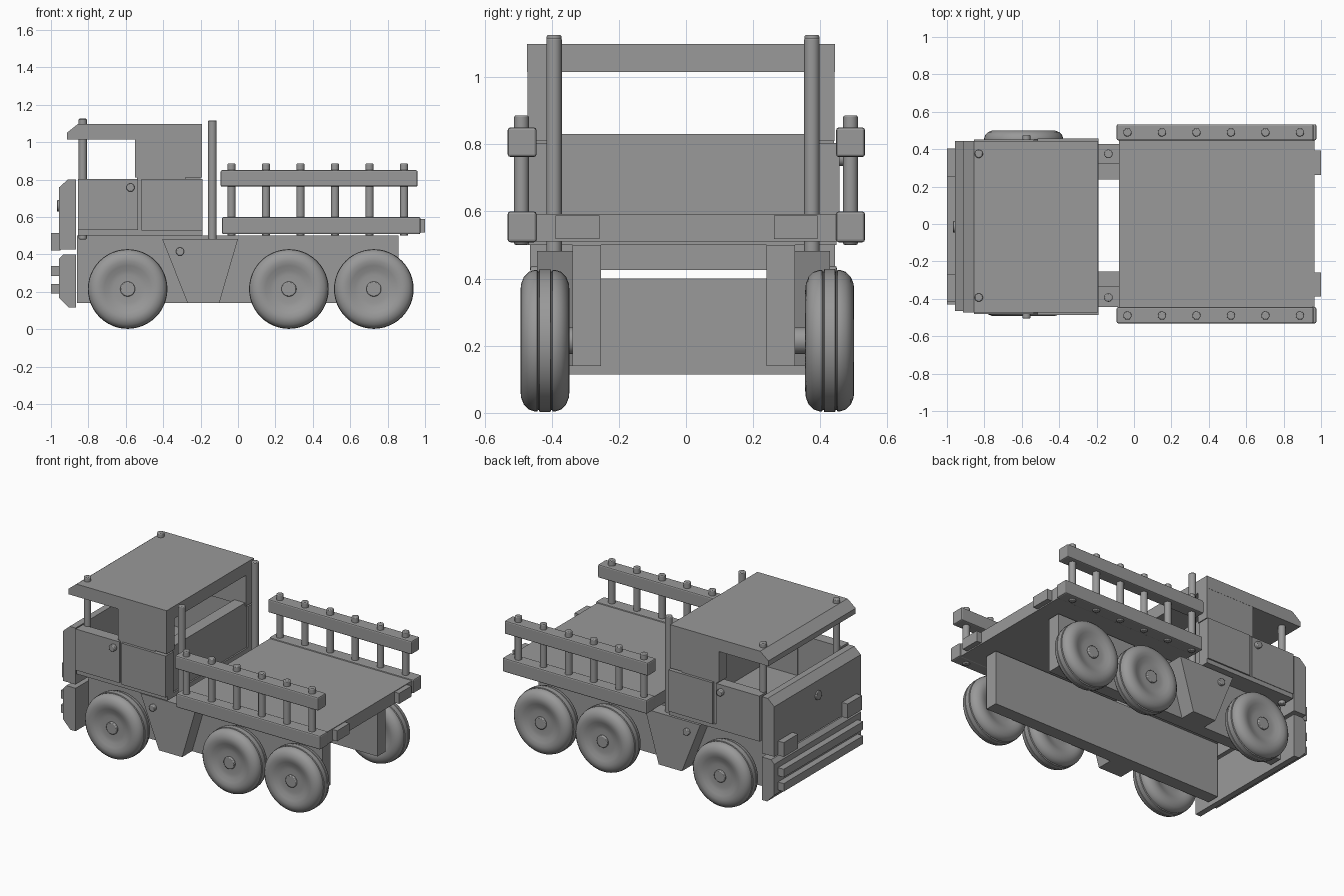
import bpy, bmesh, math
from mathutils import Matrix

if "Cube" in bpy.data.objects:
    bpy.data.objects.remove(bpy.data.objects["Cube"])

CY = -0.007   # chassis centre line in y
CAB = -0.015  # cab centre line in y

grey = bpy.data.materials.new("dark_grey")
grey.diffuse_color = (0.32, 0.32, 0.32, 1.0)
grey.use_nodes = True
grey.node_tree.nodes["Principled BSDF"].inputs["Base Color"].default_value = grey.diffuse_color


def finish(name, bm, bevel=0.0, smooth=False):
    bmesh.ops.recalc_face_normals(bm, faces=bm.faces)
    me = bpy.data.meshes.new(name)
    bm.to_mesh(me)
    bm.free()
    me.materials.append(grey)
    ob = bpy.data.objects.new(name, me)
    bpy.context.collection.objects.link(ob)
    if bevel:
        mod = ob.modifiers.new("edge", 'BEVEL')
        mod.width = bevel
        mod.segments = 2
        mod.limit_method = 'ANGLE'
    if smooth:
        bpy.ops.object.select_all(action='DESELECT')
        ob.select_set(True)
        bpy.context.view_layer.objects.active = ob
        bpy.ops.object.shade_smooth_by_angle(angle=math.radians(35))
    return ob


def prism(name, pts, y0, y1, bevel=0.0):
    """Extrude an x-z outline from y0 to y1."""
    bm = bmesh.new()
    face = bm.faces.new([bm.verts.new((x, y0, z)) for x, z in pts])
    ext = bmesh.ops.extrude_face_region(bm, geom=[face])
    verts = [v for v in ext['geom'] if isinstance(v, bmesh.types.BMVert)]
    bmesh.ops.translate(bm, verts=verts, vec=(0, y1 - y0, 0))
    return finish(name, bm, bevel)


def box(name, x0, x1, y0, y1, z0, z1, bevel=0.0):
    return prism(name, [(x0, z0), (x1, z0), (x1, z1), (x0, z1)], y0, y1, bevel)


def peg(name, loc, r, length, axis='Z', bevel=0.005):
    """Cylinder centred on loc."""
    bm = bmesh.new()
    bmesh.ops.create_cone(bm, cap_ends=True, segments=24, radius1=r, radius2=r, depth=length)
    rot = {'Z': Matrix(), 'Y': Matrix.Rotation(math.pi / 2, 4, 'X'),
           'X': Matrix.Rotation(math.pi / 2, 4, 'Y')}[axis]
    bmesh.ops.transform(bm, verts=bm.verts, matrix=Matrix.Translation(loc) @ rot)
    return finish(name, bm, bevel, True)


# Tyre section: (radius, depth in y), outer face at +0.073
TYRE = [(0.0, 0.053), (0.045, 0.053), (0.075, 0.052), (0.10, 0.056), (0.125, 0.066),
        (0.15, 0.073), (0.17, 0.071), (0.19, 0.063), (0.205, 0.048), (0.211, 0.030),
        (0.211, 0.023), (0.206, 0.021), (0.206, 0.018), (0.213, 0.016)]
TYRE += [(r, -d) for r, d in reversed(TYRE)]


def wheel(name, x, y):
    bm = bmesh.new()
    vs = [bm.verts.new((r, d, 0)) for r, d in TYRE]
    es = [bm.edges.new(p) for p in zip(vs, vs[1:])]
    bmesh.ops.spin(bm, geom=vs + es, axis=(0, 1, 0), cent=(0, 0, 0),
                   angle=2 * math.pi, steps=48, use_merge=True)
    bmesh.ops.remove_doubles(bm, verts=bm.verts, dist=1e-5)
    bmesh.ops.translate(bm, verts=bm.verts, vec=(x, y, 0.215))
    finish(name, bm, smooth=True)


for s, side in ((-1, "near"), (1, "far")):
    def sy(a, b, c=CY):
        return sorted((c + s * a, c + s * b))

    # wheels and axle pegs
    for i, x in enumerate((-0.59, 0.272, 0.726)):
        wheel(f"wheel_{side}_{i}", x, 0.004 + s * 0.424)
        peg(f"axle_peg_{side}_{i}", (x, 0.004 + s * 0.395, 0.215), 0.04, 0.19, 'Y')

    # chassis plank and side tank
    box(f"chassis_rail_{side}", -0.86, 0.857, *sy(0.246, 0.331), 0.14, 0.5)
    prism(f"side_tank_{side}", [(-0.27, 0.14), (-0.10, 0.14), (0.0, 0.482), (-0.405, 0.482)],
          *sy(0.331, 0.436))
    peg(f"tank_cap_{side}", (-0.31, CY + s * 0.436, 0.415), 0.022, 0.04, 'Y')

    # cab sides
    box(f"cab_door_{side}", -0.855, -0.535, *sy(0.39, 0.466, CAB), 0.53, 0.803)
    box(f"cab_rear_side_{side}", -0.515, -0.19, *sy(0.39, 0.472, CAB), 0.528, 0.803)
    box(f"cab_window_pillar_{side}", -0.55, -0.193, *sy(0.376, 0.457, CAB), 0.81, 1.015)
    box(f"cab_side_core_{side}", -0.54, -0.28, *sy(0.385, 0.455, CAB), 0.52, 0.812)
    peg(f"door_knob_{side}", (-0.575, CAB + s * 0.465, 0.757), 0.022, 0.05, 'Y')

    # upright posts
    peg(f"windscreen_post_{side}", (-0.83, -0.009 + s * 0.384, 0.803), 0.022, 0.645)
    peg(f"exhaust_post_{side}", (-0.137, -0.009 + s * 0.384, 0.797), 0.023, 0.64)

    # headlights and tail blocks
    box(f"headlight_{side}", -1.0, -0.95, *sy(0.26, 0.41), 0.42, 0.515)
    box(f"tail_block_{side}", 0.95, 1.0, *sorted((0.002 + s * 0.26, 0.002 + s * 0.39)),
        0.518, 0.588)

    # bed fence
    yr = sorted((0.001 + s * 0.446, 0.001 + s * 0.532))
    box(f"fence_lower_{side}", -0.085, 0.975, *yr, 0.508, 0.6, 0.008)
    box(f"fence_upper_{side}", -0.093, 0.96, *yr, 0.762, 0.85, 0.008)
    for i in range(6):
        peg(f"fence_post_{side}_{i}", (-0.035 + i * 0.1845, s * 0.49, 0.693), 0.022, 0.385)

# bed floor
box("bed_floor", -0.08, 0.965, -0.45, 0.45, 0.51, 0.592)

# cab floor and back panel
box("cab_floor", -0.855, -0.19, -0.47, 0.448, 0.5, 0.53)
box("cab_back_panel", -0.28, -0.2, -0.4, 0.378, 0.53, 0.83)

# front panels
prism("front_panel_upper", [(-0.867, 0.425), (-0.867, 0.8), (-0.91, 0.8), (-0.958, 0.757),
                            (-0.958, 0.425)], -0.465, 0.443)
prism("front_panel_lower", [(-0.867, 0.115), (-0.867, 0.4), (-0.935, 0.4), (-0.958, 0.375),
                            (-0.958, 0.17), (-0.905, 0.115)], -0.465, 0.443)

# bumper bars and plain front button
for i, z in enumerate((0.19, 0.285)):
    box(f"bumper_bar_{i}", -1.0, -0.95, -0.43, 0.403, z, z + 0.053)
peg("front_button", (-0.96, CAB, 0.66), 0.03, 0.016, 'X', 0.003)

# roof
prism("roof", [(-0.915, 1.015), (-0.193, 1.015), (-0.193, 1.098), (-0.855, 1.098),
               (-0.915, 1.05)], -0.473, 0.443)
